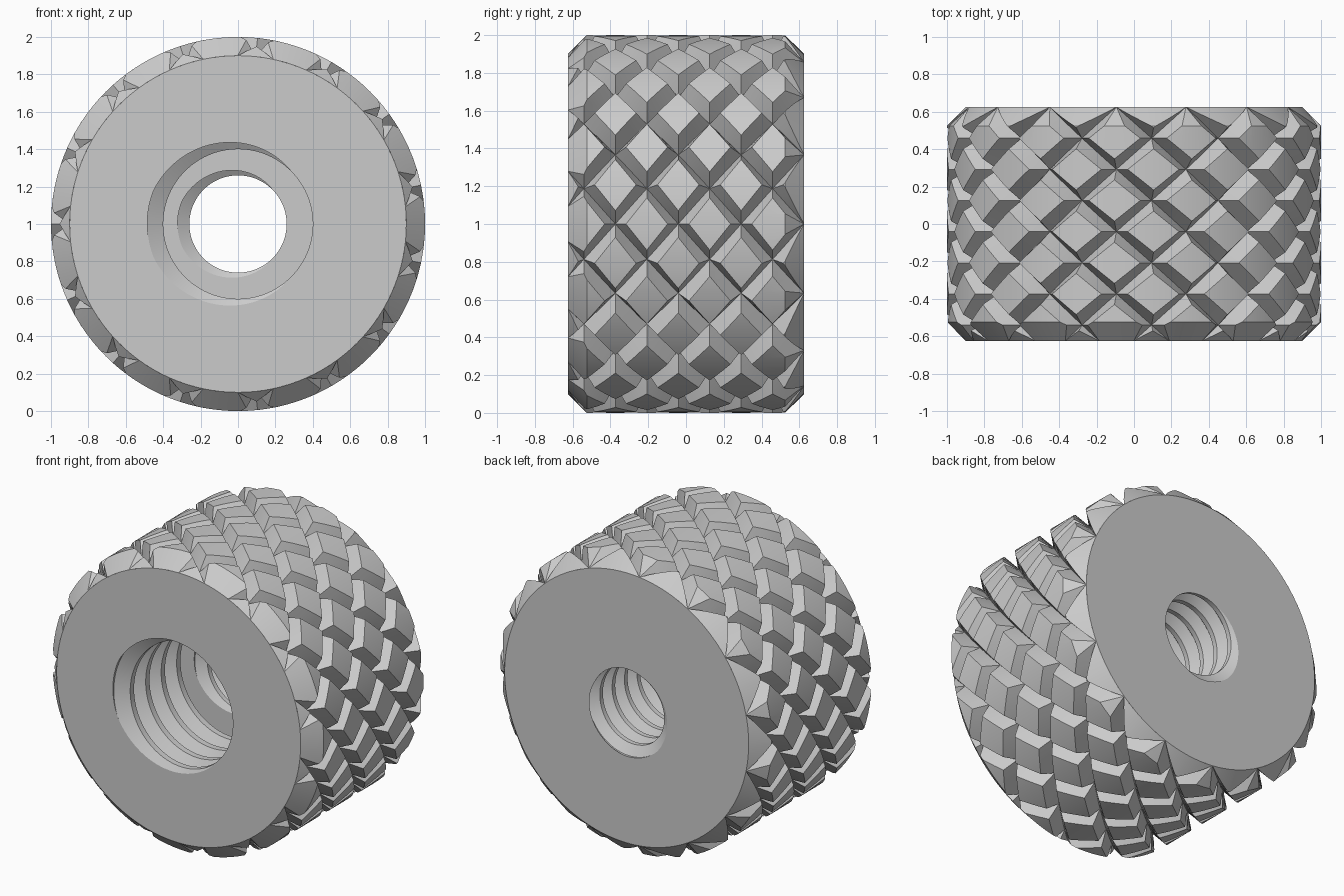
import bpy, bmesh, math

cube = bpy.data.objects.get("Cube")
if cube:
    bpy.data.objects.remove(cube, do_unlink=True)

HALF = 0.625       # half length along y
RIM = 0.9          # end face radius, also the knurl groove floor
CHAMFER = HALF - 0.1
COUNT = 15         # diamonds around
PITCH = 360 / COUNT
LEVEL = 0.1665     # spacing of diamond rows along y
FLAT = 0.66        # flat top share of each diamond
STEP = 3           # degrees per facet

steel = bpy.data.materials.new("plain_grey")
steel.use_nodes = True
grey = (0.6, 0.6, 0.6, 1)
steel.diffuse_color = grey
steel.node_tree.nodes["Principled BSDF"].inputs["Base Color"].default_value = grey


def wrap(angle, y, r):
    """Angle in degrees from the top, turning towards +x."""
    a = math.radians(angle)
    return (r * math.sin(a), y, 1 + r * math.cos(a))


def finish(bm, name):
    bmesh.ops.remove_doubles(bm, verts=bm.verts[:], dist=1e-5)
    mesh = bpy.data.meshes.new(name)
    bm.to_mesh(mesh)
    bm.free()
    mesh.materials.append(steel)
    obj = bpy.data.objects.new(name, mesh)
    bpy.context.collection.objects.link(obj)
    bpy.ops.object.select_all(action='DESELECT')
    obj.select_set(True)
    bpy.context.view_layer.objects.active = obj
    bpy.ops.object.shade_smooth_by_angle(angle=math.radians(20))
    return obj


def bisect(bm, co, normal, clear=False):
    geom = bm.verts[:] + bm.edges[:] + bm.faces[:]
    bmesh.ops.bisect_plane(bm, geom=geom, dist=1e-6, plane_co=co,
                           plane_no=normal, clear_outer=clear)


# Knurled grip: diamonds laid out flat (angle, y, radius), then wrapped round
bm = bmesh.new()
for level in range(-1, 10):
    y = HALF - level * LEVEL
    for k in range(COUNT):
        u = -6 + PITCH * (k + 0.5 + 0.5 * (level % 2))

        def diamond(s, r):
            return [bm.verts.new((u + du * s * PITCH / 2, y + dy * s * LEVEL, r))
                    for du, dy in ((-1, 0), (0, -1), (1, 0), (0, 1))]
        low, top = diamond(1, RIM), diamond(FLAT, 1)
        bm.faces.new(top)
        for i in range(4):
            j = (i + 1) % 4
            bm.faces.new((low[i], low[j], top[j], top[i]))

# Trim the ends and cut the chamfer lines
for side in (-1, 1):
    bisect(bm, (0, side * HALF, 0), (0, side, 0), True)
    bisect(bm, (0, side * CHAMFER, 1), (0, side, 1))

# Slice into narrow facets so the diamonds follow the curve
for angle in range(-30, 420, STEP):
    bisect(bm, (angle, 0, 0), (1, 0, 0))

for v in bm.verts:
    u, y, r = v.co
    r = min(r, 1 - max(0, abs(y) - CHAMFER))
    v.co = wrap(u, y, r)
finish(bm, "knurled_grip")


# Threaded core: end faces, wide front thread, step and narrow rear thread
def thread_column(angle, y0, y1, pitch, minor, major):
    """Points along one helical thread section, clamped to the bore ends."""
    root, edge = pitch / 16, pitch * 3 / 8
    shift = y0 + pitch * (angle - 270) / 360
    turns = math.ceil((y1 - y0) / pitch) + 2
    points = []
    for k in range(-2, turns):
        for offset in (-edge, -root, root, edge):
            y = min(max(shift + k * pitch + offset, y0), y1)
            d = abs((y - shift + pitch / 2) % pitch - pitch / 2)
            t = min(max((edge - d) / (edge - root), 0), 1)
            points.append((y, minor + (major - minor) * t))
    return points


bm = bmesh.new()
columns = []
for angle in range(0, 360 + STEP, STEP):
    path = [(-HALF, RIM)]
    path += thread_column(angle, -HALF, 0, 0.163, 0.4, 0.485)
    path += thread_column(angle, 0, HALF, 0.13, 0.26, 0.323)
    path.append((HALF, RIM))
    columns.append([bm.verts.new(wrap(angle, y, r)) for y, r in path])
for a, b in zip(columns, columns[1:]):
    for i in range(len(a) - 1):
        bm.faces.new((a[i], a[i + 1], b[i + 1], b[i]))
finish(bm, "threaded_core")
